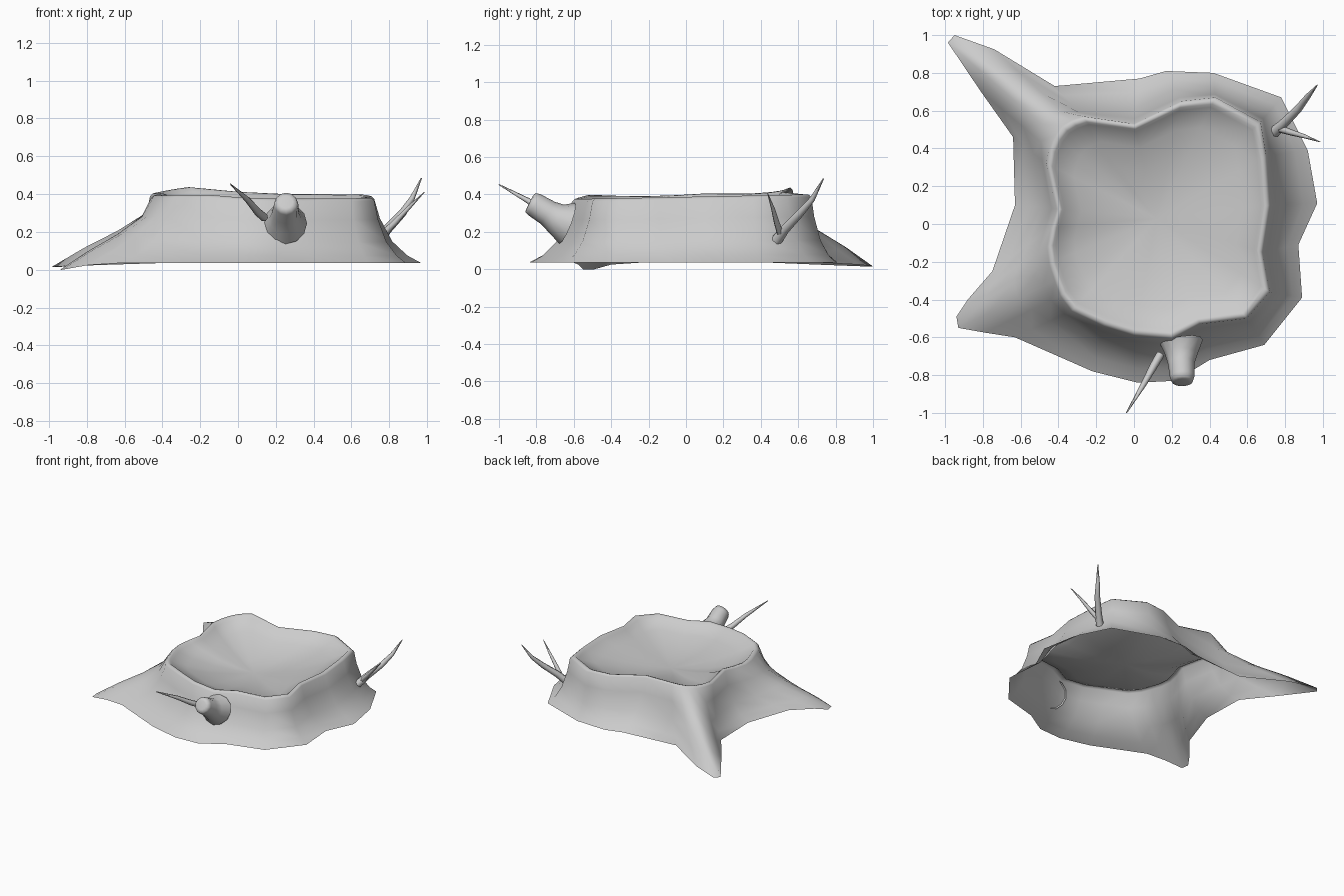
import bpy, bmesh, math
from mathutils import Vector

if "Cube" in bpy.data.objects:
    bpy.data.objects.remove(bpy.data.objects["Cube"])

# Columns around the stump: rim x, rim y, base x, base y, kind
# kinds: 0 wall, 1 back root crest, 2 front root crest, 3 root flank
COLS = [
    (-.38, .52, -.95, 1.0, 1), (-.42, .47, -.985, .96, 1), (-.45, .40, -.81, .70, 3),
    (-.465, .32, -.64, .46, 0), (-.41, .08, -.63, .10, 0), (-.44, -.02, -.75, -.25, 0),
    (-.46, -.12, -.88, -.40, 3), (-.45, -.21, -.94, -.49, 2), (-.42, -.30, -.93, -.55, 2),
    (-.39, -.38, -.79, -.575, 3), (-.33, -.46, -.63, -.60, 0),
    (-.16, -.54, -.22, -.78, 0), (0, -.59, .02, -.84, 0), (.20, -.61, .22, -.83, 0),
    (.35, -.53, .40, -.72, 0), (.60, -.50, .69, -.64, 0), (.72, -.36, .89, -.39, 0),
    (.68, -.15, .87, -.11, 0), (.72, .10, .97, .11, 0), (.70, .36, .92, .39, 0),
    (.67, .54, .78, .67, 0), (.43, .67, .42, .80, 0), (.25, .65, .17, .81, 0),
    (0, .53, .03, .77, 0), (-.27, .57, -.42, .73, 0), (-.33, .55, -.74, .925, 3)]
CENTRE = Vector((.12, .03, 0))
# Steps down the wall: outward fraction, then drop for wall, crest and flank
STEPS = [(0, 0, 0, 0), (.12, .30, .26, .28), (.38, .66, .50, .56),
         (.70, .88, .74, .80), (1, 1, 1, 1)]


def add_object(name, bm):
    bmesh.ops.recalc_face_normals(bm, faces=bm.faces)
    me = bpy.data.meshes.new(name)
    bm.to_mesh(me)
    bm.free()
    ob = bpy.data.objects.new(name, me)
    bpy.context.collection.objects.link(ob)
    bpy.context.view_layer.objects.active = ob
    bpy.ops.object.select_all(action='DESELECT')
    ob.select_set(True)
    bpy.ops.object.shade_smooth_by_angle(angle=math.radians(80))
    return ob


def bridge(bm, a, b):
    n = len(a)
    for i in range(n):
        bm.faces.new((a[i], a[(i + 1) % n], b[(i + 1) % n], b[i]))


def rim_height(x, y):
    return .373 + .02 * y + .045 * math.exp(-((x + .22) / .22) ** 2) * (.7 + .4 * y)


# Stump: flared wall, rounded lip and shallow dished top, open underneath
bm = bmesh.new()
rings = []
for t, wall, crest, flank in STEPS:
    ring = []
    for rx, ry, bx, by, kind in COLS:
        top = rim_height(rx, ry)
        low = (.035, .015, 0, .025)[kind]
        drop = (wall, crest, crest, flank)[kind]
        ring.append(bm.verts.new((rx + t * (bx - rx), ry + t * (by - ry), top + drop * (low - top))))
    rings.append(ring)
for a, b in zip(rings, rings[1:]):
    bridge(bm, a, b)

outer = rings[0]
for k, depth in [(.975, -.014), (.945, -.010), (.92, .008), (.75, .05), (.5, .09), (.25, .112)]:
    inner = []
    for rx, ry, *_ in COLS:
        p = CENTRE + (Vector((rx, ry, 0)) - CENTRE) * k
        p.z = .375 + (rim_height(rx, ry) - .375) * k - depth
        inner.append(bm.verts.new(p))
    bridge(bm, outer, inner)
    outer = inner
mid = bm.verts.new((CENTRE.x, CENTRE.y, .255))
for i in range(len(outer)):
    bm.faces.new((outer[i], outer[(i + 1) % len(outer)], mid))
add_object("stump", bm)


# Tapered limb swept along a path of points with radii
def limb(name, path, sides, fit=None):
    bm = bmesh.new()
    pts = [Vector(p[:3]) for p in path]
    loops = []
    for i, p in enumerate(pts):
        d = (pts[min(i + 1, len(pts) - 1)] - pts[max(i - 1, 0)]).normalized()
        u = d.cross(Vector((0, 0, 1))).normalized()
        v = d.cross(u)
        loops.append([bm.verts.new(p + path[i][3] * (u * math.cos(a) + v * math.sin(a)))
                      for a in (2 * math.pi * k / sides for k in range(sides))])
    for a, b in zip(loops, loops[1:]):
        bridge(bm, a, b)
    bm.faces.new(loops[-1])
    if fit:
        for v in loops[0]:
            v.co.y = fit(v.co)
    return add_object(name, bm)


# Broken branch, its open base laid against the sloping wall
limb("branch_stub", [(.25, -.62, .245, .115), (.25, -.69, .268, .086),
                     (.25, -.74, .302, .07), (.255, -.81, .345, .065),
                     (.255, -.832, .357, .057), (.255, -.836, .359, .035)], 12,
     lambda c: -.60 - max(0, .36 - c.z) * .38 + abs(c.x - .21) * .2)
# Twigs
limb("front_twig", [(.14, -.69, .275, .022), (.105, -.75, .305, .021),
                    (.05, -.85, .37, .015), (-.04, -1.0, .453, .003)], 6)
limb("side_twig_long", [(.74, .485, .155, .03), (.79, .53, .215, .025),
                        (.87, .61, .30, .021), (.92, .675, .375, .015), (.97, .735, .485, .003)], 6)
limb("side_twig_short", [(.77, .505, .19, .02), (.83, .485, .25, .016),
                         (.90, .465, .325, .011), (.985, .435, .41, .002)], 6)
